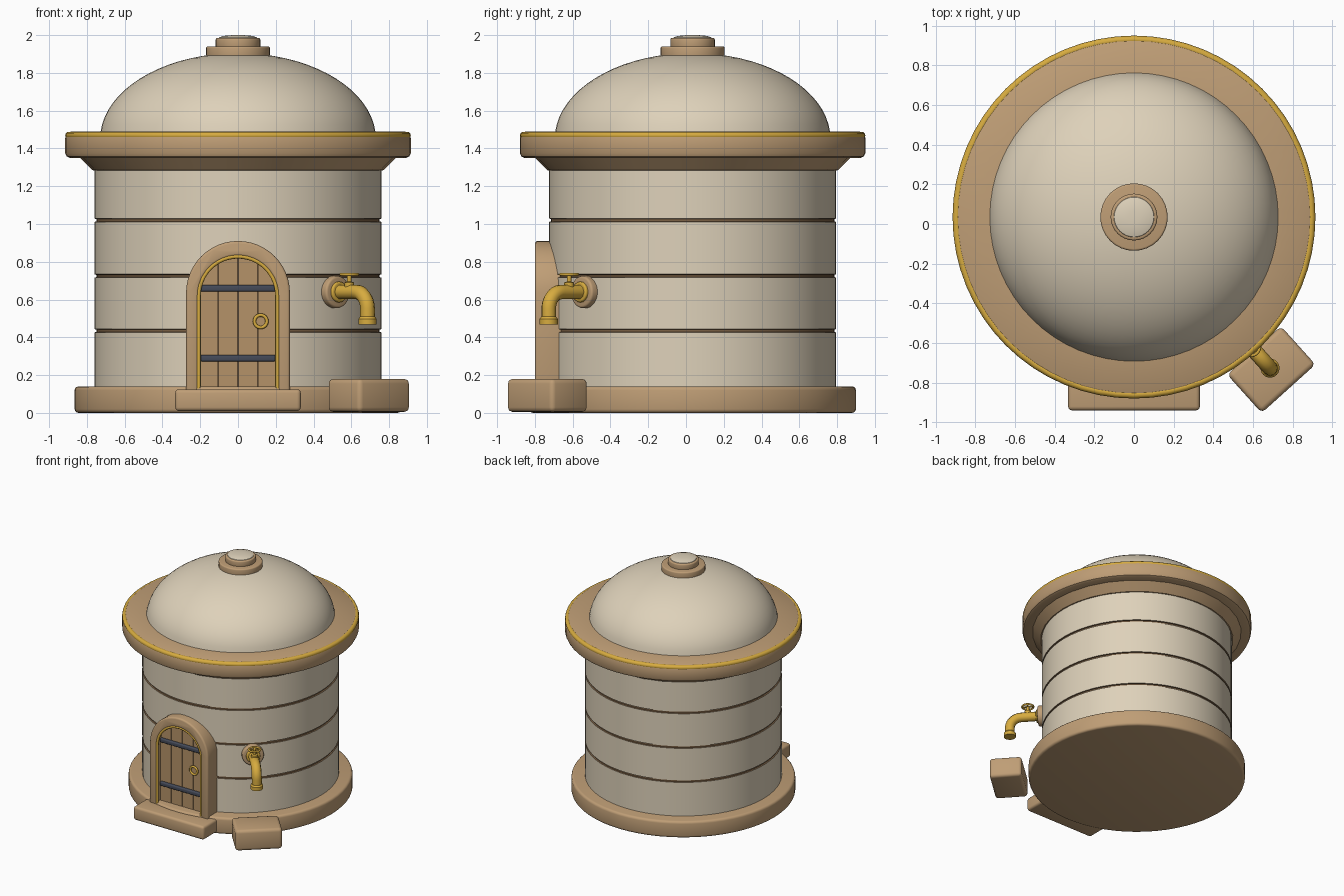
import bpy, bmesh, math
from mathutils import Vector

if "Cube" in bpy.data.objects:
    bpy.data.objects.remove(bpy.data.objects["Cube"])


def material(name, r, g, b):
    m = bpy.data.materials.new(name)
    m.use_nodes = True
    m.diffuse_color = (r, g, b, 1)
    m.node_tree.nodes["Principled BSDF"].inputs["Base Color"].default_value = (r, g, b, 1)
    return m


CREAM = material("cream plaster", 0.73, 0.64, 0.49)
TAN = material("tan stone", 0.52, 0.34, 0.18)
WOOD = material("door wood", 0.46, 0.29, 0.14)
BROWN = material("groove brown", 0.2, 0.12, 0.06)
GOLD = material("gold", 0.68, 0.41, 0.05)
STEEL = material("dark steel", 0.06, 0.07, 0.1)

CY = 0.035                      # centre line of the round tower
TOWER = (0, CY, 0)
TAP_ANGLE = math.radians(-48)


def finish(name, bm, mats, loc=(0, 0, 0), rot=(0, 0, 0), bevel=0.0, segments=3):
    """Bevel sharp edges, then turn the bmesh into a smooth-by-angle object."""
    bmesh.ops.recalc_face_normals(bm, faces=bm.faces)
    if bevel:
        sharp = [e for e in bm.edges if e.calc_face_angle(0) > 0.6]
        bmesh.ops.bevel(bm, geom=sharp, offset=bevel, segments=segments,
                        profile=0.5, affect='EDGES', clamp_overlap=True)
    me = bpy.data.meshes.new(name)
    bm.to_mesh(me)
    bm.free()
    for m in mats:
        me.materials.append(m)
    ob = bpy.data.objects.new(name, me)
    bpy.context.collection.objects.link(ob)
    ob.location, ob.rotation_euler = loc, rot
    bpy.ops.object.select_all(action='DESELECT')
    ob.select_set(True)
    bpy.context.view_layer.objects.active = ob
    bpy.ops.object.shade_smooth_by_angle(angle=math.radians(35))
    return ob


def lathe(name, profile, mats, loc=TOWER, rot=(0, 0, 0), sides=64, bevel=0.0, rule=None):
    """Spin a (radius, height) profile and close both ends."""
    bm = bmesh.new()
    rings = []
    for r, z in profile:
        rings.append([bm.verts.new((r * math.cos(a), r * math.sin(a), z))
                      for a in (math.tau * i / sides for i in range(sides))])
    for k, (low, high) in enumerate(zip(rings, rings[1:])):
        for i in range(sides):
            j = (i + 1) % sides
            f = bm.faces.new((low[i], low[j], high[j], high[i]))
            f.material_index = rule(k) if rule else 0
    bm.faces.new(rings[0])
    bm.faces.new(rings[-1])
    return finish(name, bm, mats, loc, rot, bevel)


def torus(name, major, minor, mat, loc, rot=(0, 0, 0), sides=32):
    bpy.ops.mesh.primitive_torus_add(major_radius=major, minor_radius=minor, location=loc,
                                     rotation=rot, major_segments=sides, minor_segments=10)
    ob = bpy.context.object
    ob.name = name
    ob.data.materials.append(mat)
    bpy.ops.object.shade_smooth_by_angle(angle=math.radians(60))


def box(name, size, loc, mat, angle=0.0, bevel=0.02):
    bm = bmesh.new()
    bmesh.ops.create_cube(bm, size=1)
    bmesh.ops.scale(bm, vec=size, verts=bm.verts)
    finish(name, bm, [mat], loc, (0, 0, angle), bevel)


def tube(name, points, radius, mat):
    cu = bpy.data.curves.new(name, 'CURVE')
    cu.dimensions = '3D'
    cu.bevel_depth, cu.bevel_resolution, cu.use_fill_caps = radius, 3, True
    sp = cu.splines.new('POLY')
    sp.points.add(len(points) - 1)
    for p, co in zip(sp.points, points):
        p.co = (*co, 1)
    sp.use_smooth = True
    cu.materials.append(mat)
    bpy.context.collection.objects.link(bpy.data.objects.new(name, cu))


def slab(name, outline, front, back, mat, bevel=0.0):
    """Extrude an (x, z) outline from front to back along y."""
    bm = bmesh.new()
    face = bm.faces.new([bm.verts.new((x, front, z)) for x, z in outline])
    ext = bmesh.ops.extrude_face_region(bm, geom=[face])["geom"]
    bmesh.ops.translate(bm, vec=(0, back - front, 0),
                        verts=[v for v in ext if isinstance(v, bmesh.types.BMVert)])
    finish(name, bm, [mat], bevel=bevel)


def arch(half, spring, bottom, n=24):
    arc = [(half * math.cos(math.pi * i / n), spring + half * math.sin(math.pi * i / n))
           for i in range(n + 1)]
    return [(half, bottom)] + arc + [(-half, bottom)]


# Base plinth
lathe("base_plinth", [(0.865, 0), (0.865, 0.14)], [TAN], bevel=0.02)

# Tower wall with three recessed grooves
R = 0.76
wall = [(R, 0.1)]
for z in (0.435, 0.725, 1.02):
    wall += [(R, z - 0.009), (R - 0.01, z - 0.006), (R - 0.01, z + 0.006), (R, z + 0.009)]
wall += [(R, 1.36)]
lathe("tower_wall", wall, [CREAM, BROWN], rule=lambda k: 1 if k % 4 else 0)

# Cornice under the roof, roof rim and its gold edge
lathe("cornice", [(0.74, 1.28), (0.77, 1.285), (0.84, 1.355)], [TAN], sides=32)
lathe("roof_rim", [(0.75, 1.35), (0.89, 1.35), (0.907, 1.358), (0.915, 1.375), (0.915, 1.455),
                   (0.908, 1.475), (0.885, 1.49), (0.6, 1.49)], [TAN])
torus("rim_gold_edge", 0.895, 0.02, GOLD, (0, CY, 1.469), sides=64)

# Dome
dome = [(0.73 * math.cos(t), 1.45 + 0.455 * math.sin(t))
        for t in (math.radians(5 + 80 * i / 16) for i in range(17))]
lathe("dome", dome, [CREAM])

# Finial on top of the dome
lathe("finial_base", [(0.17, 1.87), (0.17, 1.94)], [TAN], sides=32, bevel=0.01)
lathe("finial_collar", [(0.118, 1.93), (0.118, 1.985)], [TAN], sides=32, bevel=0.01)
lathe("finial_cap", [(0.107, 1.975), (0.1, 1.988), (0.075, 1.996), (0.03, 2.0)], [CREAM], sides=32)

# Door frame: outer arch joined to inner arch
inner = arch(0.21, 0.62, 0.11)
slab("door_frame", arch(0.275, 0.635, 0.11) + inner[::-1], -0.80, -0.64, TAN, bevel=0.014)
tube("door_gold_trim", [(x, -0.79, z) for x, z in arch(0.208, 0.62, 0.12)], 0.011, GOLD)

# Door backing and planks that follow the arch
slab("door_backing", inner, -0.738, -0.66, BROWN)
PLANKS = 4
width = 0.42 / PLANKS
for i in range(PLANKS):
    x0, x1 = -0.21 + i * width + 0.002, -0.21 + (i + 1) * width - 0.002
    xs = [x1 + (x0 - x1) * k / 8 for k in range(9)]
    top = [(x, 0.62 + math.sqrt(max(0.0, 0.21 ** 2 - x * x))) for x in xs]
    slab(f"door_plank_{i + 1}", [(x1, 0.11)] + top + [(x0, 0.11)], -0.75, -0.73, WOOD)

# Hinge straps and ring handle
for label, z in (("lower", 0.29), ("upper", 0.66)):
    box(f"{label}_hinge_strap", (0.4, 0.03, 0.034), (0, -0.757, z), STEEL, bevel=0.008)
FACING = (math.pi / 2, 0, 0)
lathe("handle_plate", [(0.03, 0), (0.03, 0.015)], [WOOD], (0.12, -0.748, 0.485), FACING, 20)
torus("door_ring_handle", 0.033, 0.009, GOLD, (0.12, -0.767, 0.485), FACING)

# Door step and the block under the tap
box("door_step", (0.665, 0.26, 0.115), (0, -0.81, 0.0675), TAN)


def radial(d, z):
    return Vector((d * math.cos(TAP_ANGLE), CY + d * math.sin(TAP_ANGLE), z))


box("tap_block", (0.26, 0.365, 0.175), radial(1.035, 0.0925), TAN, TAP_ANGLE, 0.025)

# Tap: wall flange, bent spout, nozzle lip
OUT = (0, math.pi / 2, TAP_ANGLE)
lathe("tap_wall_flange", [(0.085, -0.03), (0.085, 0.035)], [TAN], radial(R, 0.64), OUT, 32, 0.012)
lathe("tap_collar", [(0.055, 0), (0.055, 0.05)], [GOLD], radial(R, 0.64), OUT, 24, 0.008)
bend = [radial(0.935 + 0.09 * math.sin(t), 0.55 + 0.09 * math.cos(t))
        for t in (math.pi / 2 * k / 10 for k in range(11))]
tube("tap_spout", [radial(R, 0.64)] + bend + [radial(1.025, 0.48)], 0.039, GOLD)
lathe("tap_nozzle_lip", [(0.048, 0.468), (0.048, 0.498), (0.039, 0.51)], [GOLD],
      radial(1.025, 0), sides=24)

# Tap valve wheel
lathe("tap_valve_stem", [(0.026, 0.64), (0.026, 0.69), (0.012, 0.695), (0.012, 0.74)], [GOLD],
      radial(0.88, 0), sides=16)
torus("tap_valve_wheel", 0.045, 0.008, GOLD, radial(0.88, 0.733))
for k in range(2):
    box(f"tap_wheel_spoke_{k + 1}", (0.09, 0.012, 0.01), radial(0.88, 0.733), GOLD,
        TAP_ANGLE + k * math.pi / 2, 0.002)
